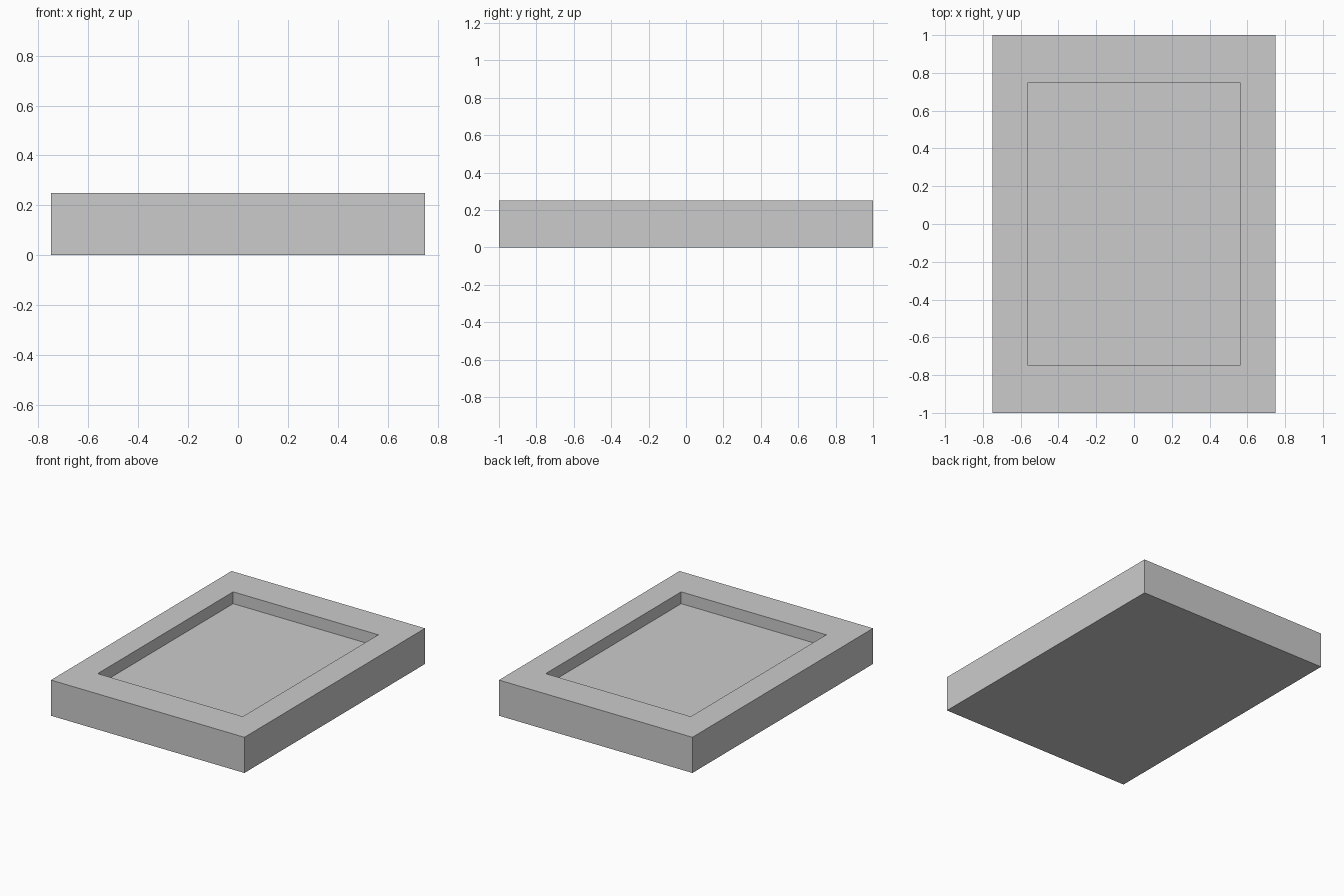
import bpy, bmesh
from mathutils import Vector

if "Cube" in bpy.data.objects:
    bpy.data.objects.remove(bpy.data.objects["Cube"])

WIDTH, LENGTH, HEIGHT = 1.5, 2.0, 0.25
OPENING = 0.75          # recess size relative to the outer size
DEPTH = 0.083           # recess depth

bm = bmesh.new()

# Solid slab standing on the ground
bmesh.ops.create_cube(bm, size=1)
bmesh.ops.translate(bm, verts=bm.verts, vec=(0, 0, 0.5))
bmesh.ops.scale(bm, verts=bm.verts, vec=(WIDTH, LENGTH, HEIGHT))

# Inset the top into a rim, proportional to each side
bm.normal_update()
top = max(bm.faces, key=lambda f: f.normal.z)
bmesh.ops.inset_individual(bm, faces=[top], thickness=0.1)
for v in top.verts:
    v.co.x = WIDTH / 2 * OPENING * (1 if v.co.x > 0 else -1)
    v.co.y = LENGTH / 2 * OPENING * (1 if v.co.y > 0 else -1)

# Sink the floor with straight walls
floor = bmesh.ops.extrude_discrete_faces(bm, faces=[top])["faces"][0]
bmesh.ops.translate(bm, verts=floor.verts, vec=Vector((0, 0, -DEPTH)))
bmesh.ops.recalc_face_normals(bm, faces=bm.faces)

mesh = bpy.data.meshes.new("recessed_tray")
bm.to_mesh(mesh)
bm.free()
tray = bpy.data.objects.new("recessed_tray", mesh)
bpy.context.collection.objects.link(tray)
